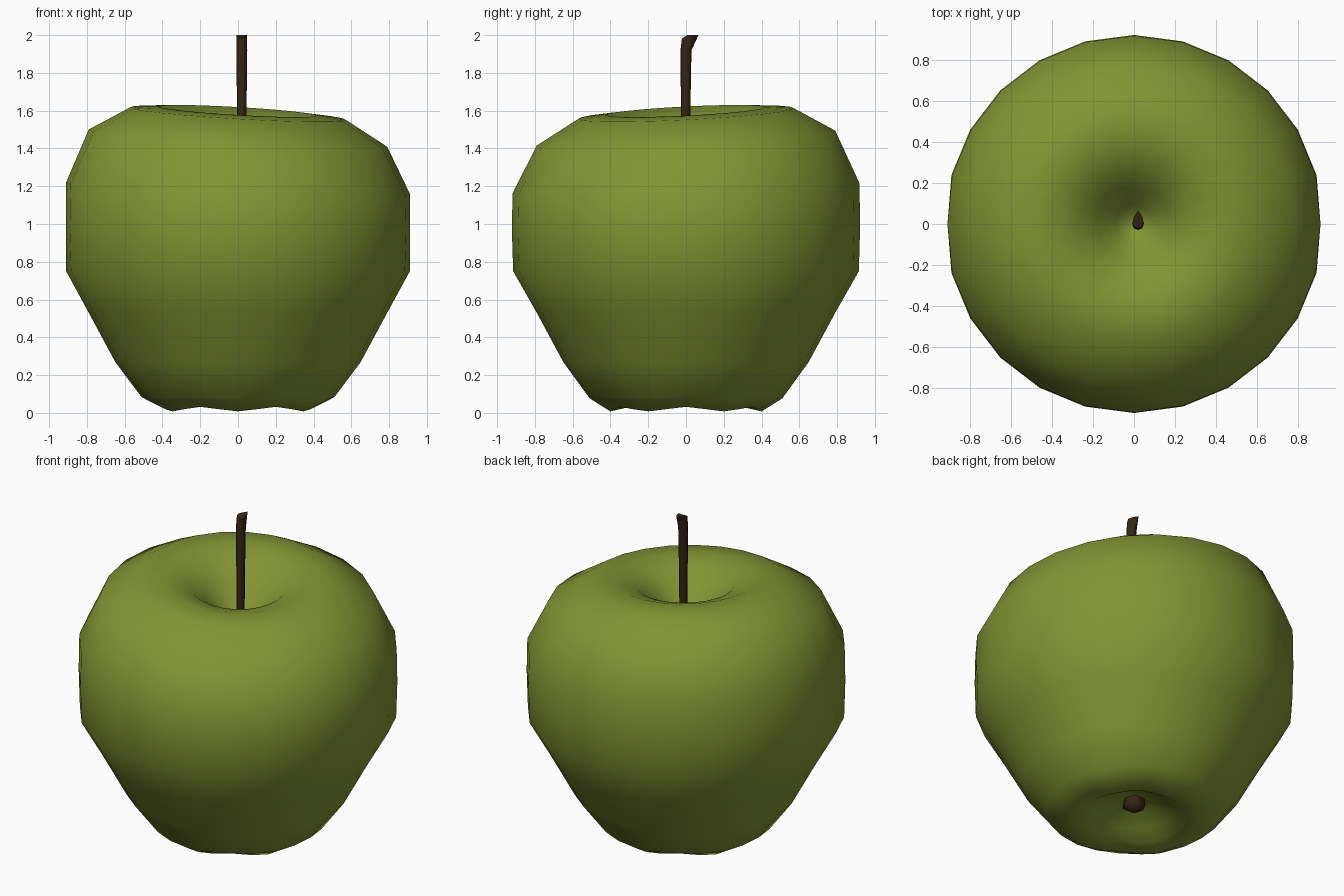
import bpy, bmesh, math

cube = bpy.data.objects.get("Cube")
if cube:
    bpy.data.objects.remove(cube, do_unlink=True)


def material(name, rgb):
    mat = bpy.data.materials.new(name)
    mat.use_nodes = True
    mat.diffuse_color = (*rgb, 1)
    mat.node_tree.nodes["Principled BSDF"].inputs["Base Color"].default_value = (*rgb, 1)
    return mat


def loft(name, rings, mat, flat_ends=False):
    """Skin a list of closed rings, listed from bottom to top, and cap both ends."""
    bm = bmesh.new()
    loops = [[bm.verts.new(p) for p in ring] for ring in rings]
    n = len(loops[0])
    for low, high in zip(loops, loops[1:]):
        for i in range(n):
            j = (i + 1) % n
            bm.faces.new((low[i], low[j], high[j], high[i]))
    bm.faces.new(loops[0][::-1])
    bm.faces.new(loops[-1])
    bmesh.ops.recalc_face_normals(bm, faces=bm.faces)
    for face in bm.faces:
        face.smooth = not (flat_ends and len(face.verts) > 4)
    mesh = bpy.data.meshes.new(name)
    bm.to_mesh(mesh)
    bm.free()
    obj = bpy.data.objects.new(name, mesh)
    bpy.context.collection.objects.link(obj)
    mesh.materials.append(mat)
    return obj


def circle(count):
    return [2 * math.pi * i / count for i in range(count)]


green = material("apple green", (0.225, 0.30, 0.033))
brown = material("dark brown", (0.034, 0.019, 0.007))

# Fruit: profile of (radius, height) from the base hollow over the side into the top hollow
profile = [(0.03, 0.15), (0.12, 0.13), (0.22, 0.08), (0.30, 0.035), (0.40, 0.02),
           (0.51, 0.08), (0.65, 0.27), (0.79, 0.53), (0.915, 0.75), (0.922, 0.98),
           (0.918, 1.19), (0.79, 1.455), (0.57, 1.585), (0.42, 1.598), (0.28, 1.55),
           (0.18, 1.46), (0.09, 1.36), (0.03, 1.31)]


def fruit_ring(radius, height):
    ring = []
    lean = max(0, min(1, (height - 0.9) / 0.5))          # the shoulder slopes
    lobe = 0.012 * max(0, 1 - abs(radius - 0.4) / 0.15) * (height < 0.2)  # six feet
    for a in circle(24):
        x, y = radius * math.cos(a), radius * math.sin(a)
        x = max(-0.91, min(0.91, x))
        z = height + lean * (0.05 * y - 0.058 * x) + lobe * math.cos(6 * a)
        ring.append((x, y, z))
    return ring


loft("apple_body", [fruit_ring(r, z) for r, z in profile], green)


# Stem: thin rod whose top is cut at a slant and drawn out to a point at the back
def stem_ring(radius, height, shift, hook=0):
    ring = []
    for a in circle(8):
        s = math.sin(a)
        y = shift + radius * s + hook * max(0, s) ** 3
        ring.append((0.02 + radius * math.cos(a), y, height + (0.018 * min(0, s) if hook else 0)))
    return ring


stem = [stem_ring(0.023, 1.25, -0.003), stem_ring(0.025, 1.6, -0.002),
        stem_ring(0.029, 1.92, 0.0), stem_ring(0.028, 2.0, 0.006, 0.032)]
loft("stem", stem, brown, flat_ends=True)

# Calyx: small dried tuft in the base hollow
calyx = [[(r * math.cos(a), r * math.sin(a), z) for a in circle(6)]
         for r, z in [(0.025, 0.075), (0.07, 0.105), (0.06, 0.16)]]
loft("calyx", calyx, brown, flat_ends=True)
